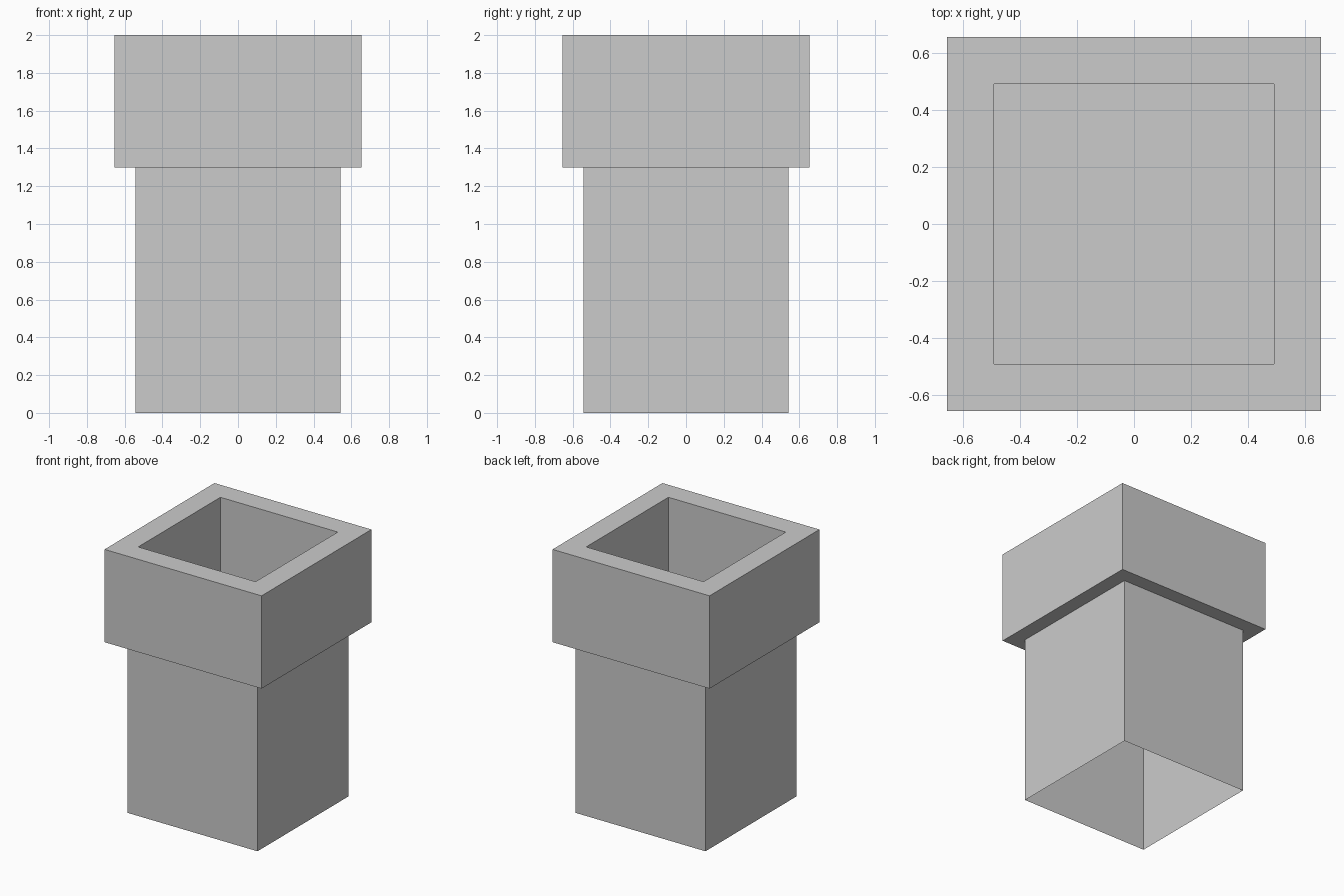
import bpy
import bmesh

default = bpy.data.objects.get("Cube")
if default:
    bpy.data.objects.remove(default, do_unlink=True)

grey = bpy.data.materials.new("light_grey")
grey.use_nodes = True
grey.diffuse_color = (0.6, 0.6, 0.6, 1)
grey.node_tree.nodes["Principled BSDF"].inputs["Base Color"].default_value = (0.6, 0.6, 0.6, 1)


def square_tube(name, profile, floor=False):
    """Sweep a (half width, height) profile around a square."""
    bm = bmesh.new()
    corners = ((-1, -1), (1, -1), (1, 1), (-1, 1))
    rings = [[bm.verts.new((x * w, y * w, z)) for x, y in corners] for w, z in profile]
    for low, high in zip(rings, rings[1:]):
        for i in range(4):
            j = (i + 1) % 4
            bm.faces.new((low[i], low[j], high[j], high[i]))
    if floor:
        bm.faces.new(rings[-1])
        bmesh.ops.remove_doubles(bm, verts=bm.verts, dist=0.0001)
    mesh = bpy.data.meshes.new(name)
    bm.to_mesh(mesh)
    bm.free()
    mesh.materials.append(grey)
    obj = bpy.data.objects.new(name, mesh)
    bpy.context.collection.objects.link(obj)
    return obj


base, step, top = 0, 1.3, 2
shaft, outer, inner = 0.543, 0.655, 0.49

# Thin-walled shaft, open at the bottom
square_tube("shaft", [(shaft, base), (shaft, step)])

# Wide collar with a square recess and a floor
square_tube("collar", [(inner, step), (outer, step), (outer, top),
                       (inner, top), (inner, step)], floor=True)
